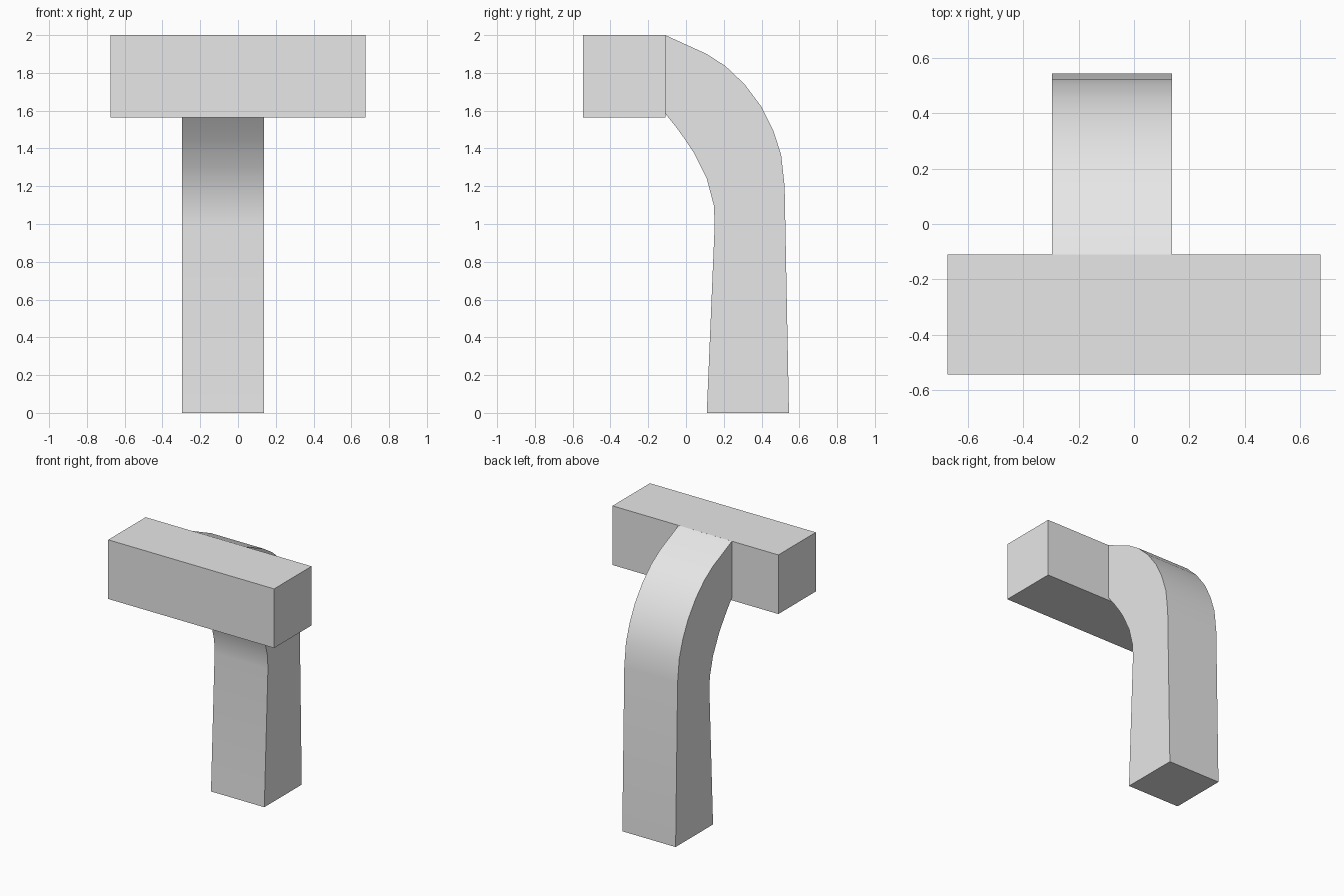
import bpy
import bmesh
import math

cube = bpy.data.objects.get("Cube")
if cube:
    bpy.data.objects.remove(cube, do_unlink=True)

grey = bpy.data.materials.new("light_grey")
grey.use_nodes = True
colour = (0.8, 0.8, 0.8, 1)
grey.diffuse_color = colour
grey.node_tree.nodes["Principled BSDF"].inputs["Base Color"].default_value = colour


def add_object(name, bm):
    bmesh.ops.recalc_face_normals(bm, faces=bm.faces)
    mesh = bpy.data.meshes.new(name)
    bm.to_mesh(mesh)
    bm.free()
    mesh.materials.append(grey)
    obj = bpy.data.objects.new(name, mesh)
    bpy.context.collection.objects.link(obj)
    return obj


# Crossbar: a plain block
bm = bmesh.new()
bmesh.ops.create_cube(bm, size=1)
bmesh.ops.scale(bm, vec=(1.35, 0.435, 0.435), verts=bm.verts)
bmesh.ops.translate(bm, vec=(0, -0.327, 1.7825), verts=bm.verts)
add_object("crossbar", bm)

# Curved post: matching back and front edges, in (y, z), from foot to crossbar
back = [(0.545, 0), (0.522, 1.2), (0.503, 1.37), (0.46, 1.5), (0.4, 1.62),
        (0.31, 1.74), (0.21, 1.835), (0.11, 1.9), (-0.11, 2)]
front = [(0.11, 0), (0.152, 1), (0.147, 1.1), (0.11, 1.24), (0.075, 1.31),
         (0.04, 1.38), (0, 1.44), (-0.05, 1.51), (-0.11, 1.585)]
left, right = 0.137, -0.297

bm = bmesh.new()
rings = []
for (yb, zb), (yf, zf) in zip(back, front):
    corners = [(right, yb, zb), (left, yb, zb), (left, yf, zf), (right, yf, zf)]
    rings.append([bm.verts.new(c) for c in corners])
for low, high in zip(rings, rings[1:]):
    for i in range(4):
        j = (i + 1) % 4
        bm.faces.new((low[i], low[j], high[j], high[i]))
bm.faces.new(rings[0])
bm.faces.new(rings[-1])
post = add_object("curved_post", bm)

# Smooth bend with sharp long edges
bpy.ops.object.select_all(action="DESELECT")
post.select_set(True)
bpy.context.view_layer.objects.active = post
bpy.ops.object.shade_smooth_by_angle(angle=math.radians(30))
